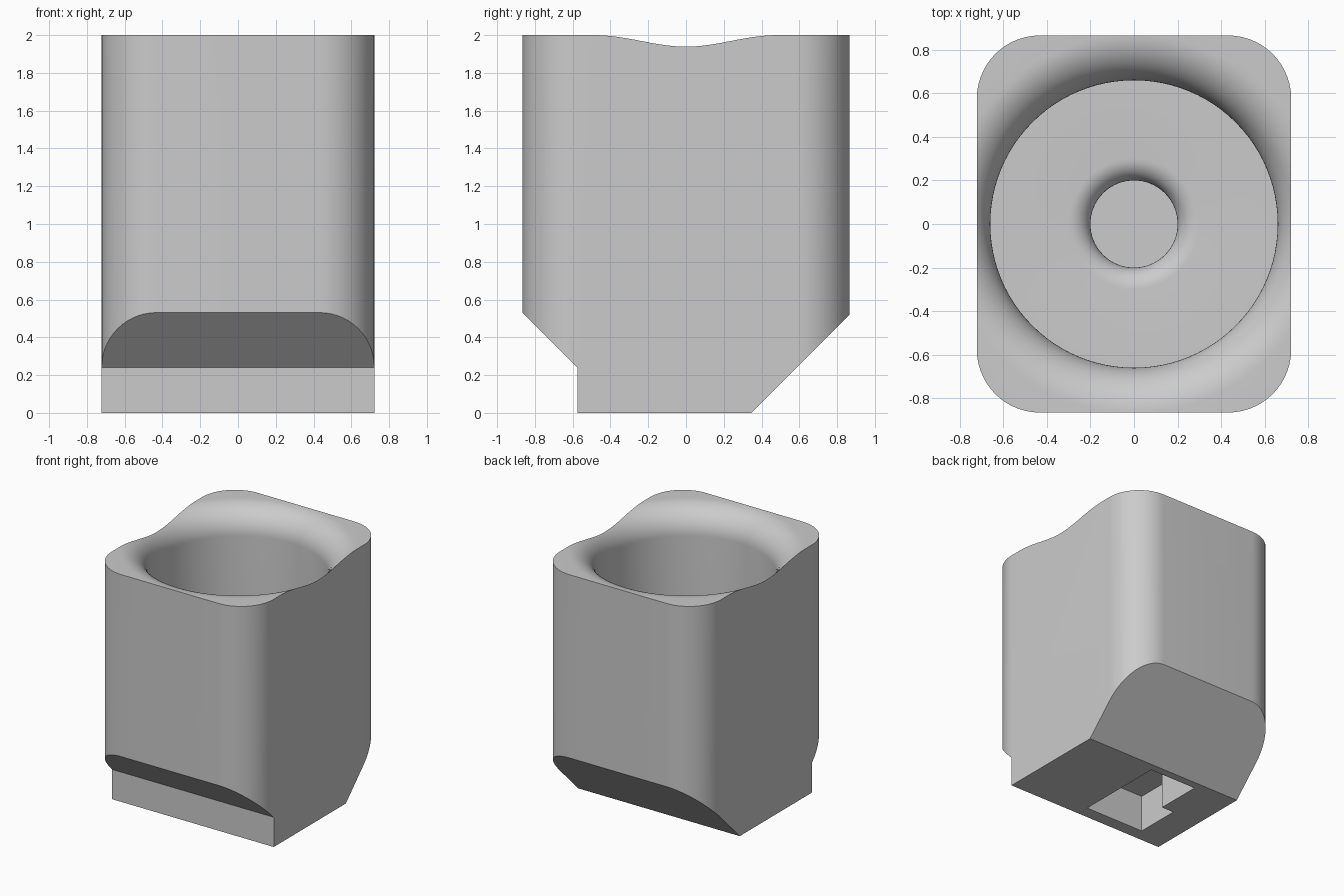
import bpy, bmesh, math
from mathutils import Vector

cube = bpy.data.objects.get("Cube")
if cube:
    bpy.data.objects.remove(cube, do_unlink=True)

HALF_X, HALF_Y, HEIGHT, CORNER = 0.722, 0.866, 2.0, 0.29

grey = bpy.data.materials.new("plain grey")
grey.use_nodes = True
colour = (0.6, 0.6, 0.6, 1)
grey.diffuse_color = colour
grey.node_tree.nodes["Principled BSDF"].inputs["Base Color"].default_value = colour


def to_object(name, bm):
    bmesh.ops.recalc_face_normals(bm, faces=bm.faces)
    mesh = bpy.data.meshes.new(name)
    bm.to_mesh(mesh)
    bm.free()
    mesh.materials.append(grey)
    obj = bpy.data.objects.new(name, mesh)
    bpy.context.collection.objects.link(obj)
    return obj


def extrude(name, points, direction):
    """Closed prism from a flat outline."""
    bm = bmesh.new()
    face = bm.faces.new([bm.verts.new(p) for p in points])
    result = bmesh.ops.extrude_face_region(bm, geom=[face], use_keep_orig=True)
    verts = [v for v in result["geom"] if isinstance(v, bmesh.types.BMVert)]
    bmesh.ops.translate(bm, verts=verts, vec=Vector(direction))
    return to_object(name, bm)


def arc(cx, cy, radius, start, end, steps):
    angles = [math.radians(start + (end - start) * i / steps) for i in range(steps + 1)]
    return [(cx + radius * math.cos(a), cy + radius * math.sin(a)) for a in angles]


def lathe(name, profile, steps=96):
    """Solid of revolution about z from (radius, height) points."""
    bm = bmesh.new()
    verts = [bm.verts.new((r, 0, z)) for r, z in profile]
    edges = [bm.edges.new(pair) for pair in zip(verts, verts[1:])]
    bmesh.ops.spin(bm, geom=verts + edges, axis=(0, 0, 1), cent=(0, 0, 0),
                   angle=math.tau, steps=steps)
    bmesh.ops.remove_doubles(bm, verts=bm.verts, dist=0.0001)
    return to_object(name, bm)


def combine(target, cutter, operation):
    mod = target.modifiers.new("cut", "BOOLEAN")
    mod.operation, mod.solver, mod.object = operation, "EXACT", cutter
    graph = bpy.context.evaluated_depsgraph_get()
    mesh = bpy.data.meshes.new_from_object(target.evaluated_get(graph))
    target.modifiers.clear()
    target.data = mesh
    bpy.data.objects.remove(cutter, do_unlink=True)


# Rounded upright block
outline = []
for sx, sy, start in ((1, 1, 0), (-1, 1, 90), (-1, -1, 180), (1, -1, 270)):
    outline += arc(sx * (HALF_X - CORNER), sy * (HALF_Y - CORNER), CORNER,
                   start, start + 90, 14)
body = extrude("socket_body", [(x, y, 0) for x, y in outline], (0, 0, HEIGHT))

# Side profile: stepped foot at the front, long chamfer at the back
side = [(-1, 2.1), (-1, 0.665), (-0.575, 0.24), (-0.575, -0.1),
        (0.245, -0.1), (1, 0.655), (1, 2.1)]
combine(body, extrude("side_profile", [(-1, y, z) for y, z in side], (2, 0, 0)),
        "INTERSECT")

# Round well with a flared rim and a small flared hole in its floor
floor, pit, rim = 0.62, 0.42, 0.21
well = [(0, pit), (0.2, pit)]
well += arc(0.3, floor - 0.1, 0.1, 180, 90, 10)
well += [(0.66, floor)]
well += arc(0.66 + rim, HEIGHT - rim, rim, 180, 90, 16)
well += [(0.66 + rim, 2.2), (0, 2.2)]
combine(body, lathe("well_cutter", well), "DIFFERENCE")

# Stepped pocket in the underside
pocket = [(0.065, -0.47), (0.065, 0.28), (-0.36, 0.28),
          (-0.36, -0.1), (-0.47, -0.1), (-0.47, -0.47)]
combine(body, extrude("pocket_cutter", [(x, y, -0.1) for x, y in pocket], (0, 0, 0.4)),
        "DIFFERENCE")

bpy.ops.object.select_all(action="DESELECT")
body.select_set(True)
bpy.context.view_layer.objects.active = body
bpy.ops.object.shade_smooth_by_angle(angle=math.radians(30))
